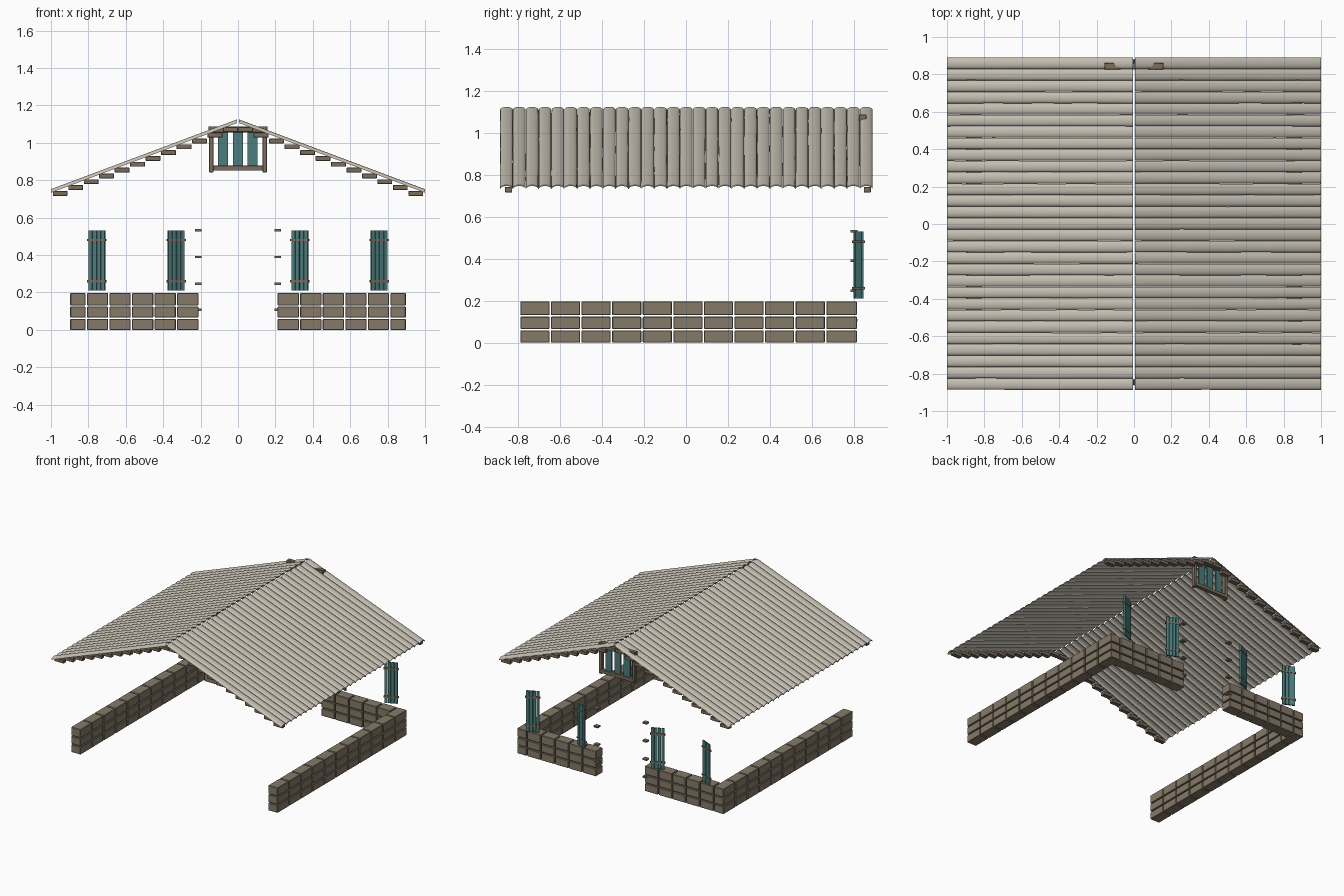
import bpy, bmesh, math, random
from mathutils import Matrix, Vector

if "Cube" in bpy.data.objects:
    bpy.data.objects.remove(bpy.data.objects["Cube"])

random.seed(4)


def material(name, rgb):
    m = bpy.data.materials.new(name)
    m.diffuse_color = (*rgb, 1)
    m.use_nodes = True
    m.node_tree.nodes["Principled BSDF"].inputs["Base Color"].default_value = m.diffuse_color
    return m


ROOF = material("pale_roof", (0.56, 0.52, 0.445))
STONE = material("brown_stone", (0.235, 0.195, 0.14))
WOOD = material("dark_wood", (0.2, 0.155, 0.11))
TEAL = material("teal_paint", (0.075, 0.205, 0.205))


def finish(bm, name, mat, bevel=0.0):
    bmesh.ops.recalc_face_normals(bm, faces=bm.faces)
    me = bpy.data.meshes.new(name)
    bm.to_mesh(me)
    bm.free()
    me.materials.append(mat)
    ob = bpy.data.objects.new(name, me)
    bpy.context.collection.objects.link(ob)
    if bevel:
        mod = ob.modifiers.new("bevel", 'BEVEL')
        mod.width, mod.segments = bevel, 1
    return ob


def add_box(bm, x, y, z, frame=Matrix()):
    """Box from (min, max) pairs on each axis, placed by a frame matrix."""
    lo, hi = zip(x, y, z)
    size = [b - a for a, b in zip(lo, hi)]
    mid = [(a + b) / 2 for a, b in zip(lo, hi)]
    m = frame @ Matrix.Translation(mid) @ Matrix.Diagonal((*size, 1))
    bmesh.ops.create_cube(bm, size=1, matrix=m)


def span(a, b):
    return (min(a, b), max(a, b))


# Stone walls: three courses of blocks, two long sides and a back with a doorway
ROWS, ROW_H, GAP = 3, 0.0655, 0.007
for side, label in ((-1, "left"), (1, "right")):
    bm = bmesh.new()
    for r in range(ROWS):
        z = (r * ROW_H, (r + 1) * ROW_H - (GAP if r < ROWS - 1 else 0))
        pitch = 1.605 / 11
        for i in range(11):
            y0 = -0.79 + i * pitch
            add_box(bm, span(side * 0.815, side * 0.897),
                    (y0, y0 + pitch - (GAP if i < 10 else 0)), z)
    finish(bm, label + "_wall", STONE, 0.003)
    bm = bmesh.new()
    for r in range(ROWS):
        z = (r * ROW_H, (r + 1) * ROW_H - (GAP if r < ROWS - 1 else 0))
        for i in range(5):
            x0 = 0.212 + i * 0.1205
            add_box(bm, span(side * x0, side * (x0 + 0.1205 - GAP)), (0.732, 0.815), z)
    finish(bm, label + "_back_wall", STONE, 0.003)

    # Pegs beside the doorway
    bm = bmesh.new()
    for z in (0.107, 0.247, 0.39, 0.532):
        add_box(bm, span(side * 0.194, side * 0.23), (0.785, 0.818), (z - 0.006, z + 0.006))
    finish(bm, label + "_door_pegs", WOOD)

# Open shutters: four slats and two cross bars, swung away from the wall
for side in (-1, 1):
    for hinge, out in ((0.711, 1), (0.374, -1)):
        label = ("left" if side < 0 else "right") + ("_outer" if out > 0 else "_inner")
        d = side * out
        frame = Matrix.Translation((side * hinge, 0.803, 0)) @ Matrix.Rotation(d * math.radians(24), 4, 'Z')
        bm = bmesh.new()
        for i in range(4):
            x0 = i * 0.0245
            add_box(bm, span(d * x0, d * (x0 + 0.021)), (-0.005, 0.006), (0.21, 0.53), frame)
        finish(bm, label + "_shutter_slats", TEAL)
        bm = bmesh.new()
        for z in (0.26, 0.481):
            add_box(bm, span(d * -0.006, d * 0.102), (-0.01, 0.009), (z - 0.006, z + 0.006), frame)
        finish(bm, label + "_shutter_bars", WOOD)

# Corrugated roof: rows of thin arched tiles running down each slope
COUNT, Y0, Y1 = 29, -0.887, 0.89
PITCH = (Y1 - Y0) / COUNT
ARC, STATIONS, RISE, THICK = 8, 8, 0.014, 0.005
for side, label in ((-1, "left"), (1, "right")):
    bm = bmesh.new()
    for k in range(COUNT):
        yc = Y0 + (k + 0.5) * PITCH
        rings = []
        for s in range(STATIONS + 1):
            x = 0.006 + (1 - 0.006) * s / STATIONS
            top = 1.127 - 0.375 * x
            half = PITCH / 2 - random.uniform(0, 0.0012)
            ring = []
            for j in range(ARC + 1):
                a = math.pi * (j / ARC - 0.5)
                ring.append((yc + half * math.sin(a), top - RISE * (1 - math.cos(a))))
            ring += [(y, z - THICK) for y, z in reversed(ring)]
            rings.append([bm.verts.new((side * x, y, z)) for y, z in ring])
        n = len(rings[0])
        for a, b in zip(rings, rings[1:]):
            for j in range(n):
                bm.faces.new((a[j], a[(j + 1) % n], b[(j + 1) % n], b[j]))
        for ring in (rings[0], rings[-1]):
            for j in range(ARC):
                bm.faces.new((ring[j], ring[j + 1], ring[n - 2 - j], ring[n - 1 - j]))
    ob = finish(bm, label + "_roof", ROOF)
    bpy.context.view_layer.objects.active = ob
    ob.select_set(True)
    bpy.ops.object.shade_smooth_by_angle(angle=math.radians(35))
    ob.select_set(False)

# Stepped blocks under both gable edges
for y, label in (((-0.863, -0.829), "front"), ((0.848, 0.882), "back")):
    bm = bmesh.new()
    for side in (-1, 1):
        for i in range(12):
            x1 = 0.99 - i * 0.0827
            z0 = 0.717 + i * 0.0311
            add_box(bm, span(side * max(x1 - 0.079, 0.001), side * x1), y, (z0, z0 + 0.026))
    finish(bm, label + "_gable_steps", WOOD, 0.002)

# Gable window: timber frame whose top beam pokes through the roof
bm = bmesh.new()
for side in (-1, 1):
    add_box(bm, span(side * 0.132, side * 0.155), (0.828, 0.858), (0.842, 1.06))
add_box(bm, (-0.15, 0.15), (0.832, 0.862), (0.851, 0.878))
add_box(bm, (-0.158, 0.158), (0.826, 0.86), (1.055, 1.088))
finish(bm, "gable_window_frame", WOOD, 0.002)
bm = bmesh.new()
for x in (-0.08, 0.0, 0.078):
    add_box(bm, (x - 0.027, x + 0.027), (0.837, 0.85), (0.876, 1.057))
finish(bm, "gable_window_planks", TEAL)
